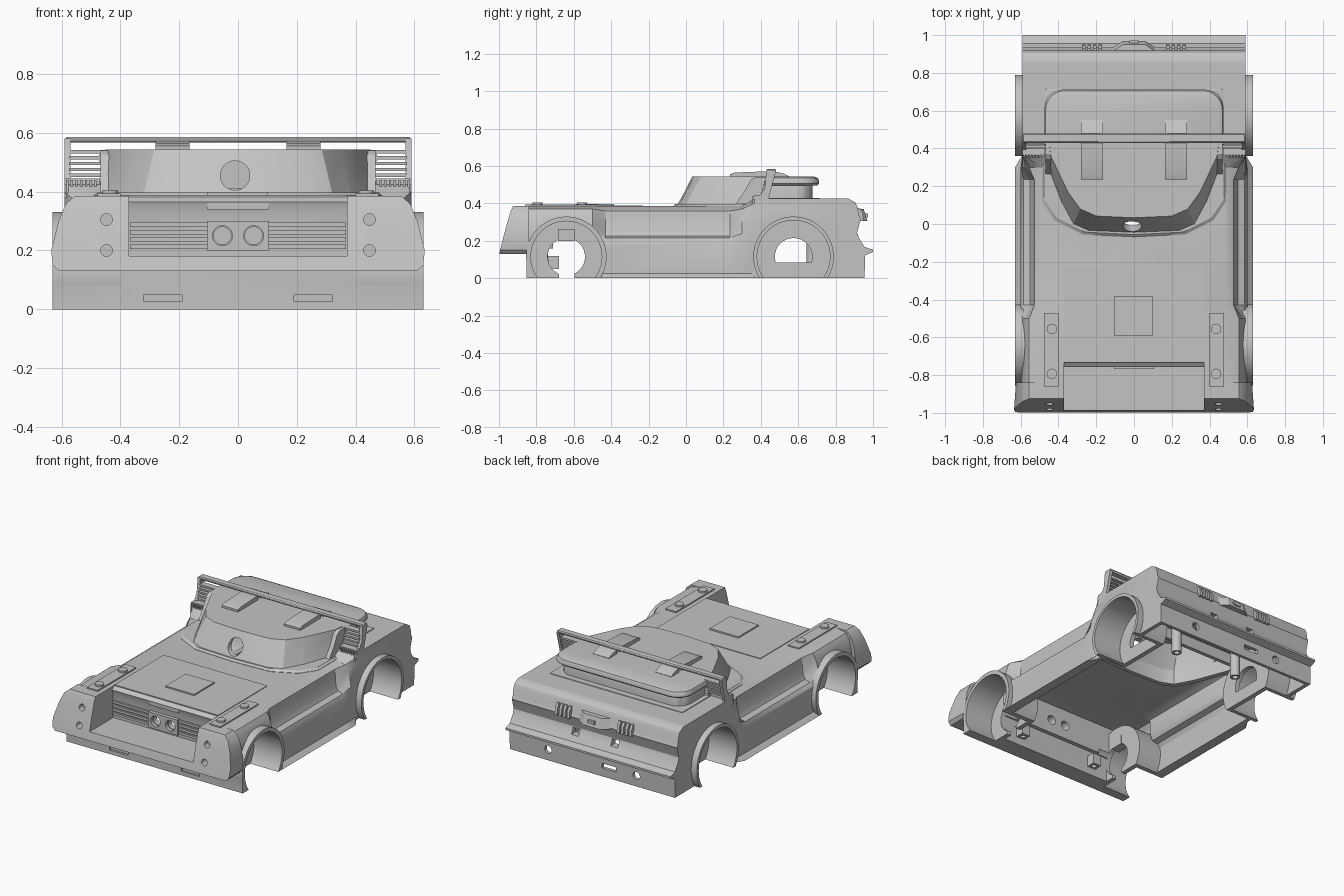
import bpy, bmesh, math
from mathutils import Matrix

if "Cube" in bpy.data.objects:
    bpy.data.objects.remove(bpy.data.objects["Cube"])

GREY = bpy.data.materials.new("body_grey")
GREY.diffuse_color = (0.55, 0.55, 0.55, 1)
GREY.use_nodes = True
GREY.node_tree.nodes["Principled BSDF"].inputs["Base Color"].default_value = GREY.diffuse_color


def finish(name, bm):
    bmesh.ops.recalc_face_normals(bm, faces=bm.faces)
    me = bpy.data.meshes.new(name)
    bm.to_mesh(me)
    bm.free()
    me.materials.append(GREY)
    ob = bpy.data.objects.new(name, me)
    bpy.context.collection.objects.link(ob)
    return ob


def loft(name, rings):
    """Closed solid through rings of 3D points."""
    bm = bmesh.new()
    vs = [[bm.verts.new(p) for p in r] for r in rings]
    n = len(rings[0])
    for a, b in zip(vs, vs[1:]):
        for i in range(n):
            j = (i + 1) % n
            bm.faces.new((a[i], a[j], b[j], b[i]))
    bm.faces.new(vs[0])
    bm.faces.new(vs[-1][::-1])
    return finish(name, bm)


def box(name, x0, x1, y0, y1, z0, z1, bevel=0, seg=2):
    ob = loft(name, [[(x0, y0, z), (x1, y0, z), (x1, y1, z), (x0, y1, z)] for z in (z0, z1)])
    if bevel:
        m = ob.modifiers.new("bevel", 'BEVEL')
        m.width, m.segments = bevel, seg
    return ob


def cyl(name, axis, c, r, length, n=32):
    bm = bmesh.new()
    rot = {'x': Matrix.Rotation(math.pi / 2, 4, 'Y'), 'y': Matrix.Rotation(math.pi / 2, 4, 'X'),
           'z': Matrix()}[axis]
    bmesh.ops.create_cone(bm, cap_ends=True, segments=n, radius1=r, radius2=r, depth=length,
                          matrix=Matrix.Translation(c) @ rot)
    return finish(name, bm)


def side_extrude(name, prof, x0, x1):
    return loft(name, [[(x, y, z) for y, z in prof] for x in (x0, x1)])


def boolean(ob, other, op):
    m = ob.modifiers.new("bool", 'BOOLEAN')
    m.operation, m.object, m.solver = op, other, 'EXACT'
    bpy.context.view_layer.objects.active = ob
    bpy.ops.object.modifier_apply(modifier=m.name)
    bpy.data.objects.remove(other)


def cut(ob, other):
    boolean(ob, other, 'DIFFERENCE')


def add(ob, other):
    boolean(ob, other, 'UNION')


# Half cross-sections of the body, from sill to top edge
FULL = [(.63, 0), (.60, .025), (.60, .2), (.597, .24), (.59, .29), (.575, .34), (.555, .37), (.49, .385)]
DOOR = [(.63, 0), (.60, .025), (.60, .19), (.585, .215), (.55, .226), (.535, .255), (.528, .36), (.49, .385)]
REAR = [(.59, 0), (.59, .025), (.59, .2), (.59, .24), (.59, .30), (.59, .36), (.59, .40), (.59, .425)]


def body_loft(name, stations, inset=0):
    rings = []
    for y, sec in stations:
        h = [(min(x, .6) - inset, z - inset * .85) for x, z in sec] if inset else sec
        rings.append([(x, y, z) for x, z in h] + [(-x, y, z) for x, z in reversed(h)])
    return loft(name, rings)


# Main shell
body = body_loft("body_shell", [(-.85, FULL), (-.50, FULL), (-.43, DOOR), (.235, DOOR), (.30, FULL),
                                (.365, REAR), (.87, REAR)])
# Nose, leaning back
nose = [(.13, -.998, .61), (.15, -.994, .63), (.2, -.982, .635), (.3, -.955, .61), (.36, -.937, .585),
        (.385, -.925, .555)]
add(body, loft("nose", [[(-w, y, z), (w, y, z), (min(w, .625), -.84, z), (-min(w, .625), -.84, z)]
                        for z, y, w in nose]))
add(body, box("front_panel", -.63, .63, -.852, -.825, 0, .14))
# Tail with indented band and bumper ridge
add(body, side_extrude("tail", [(.85, 0), (.955, 0), (.957, .122), (1.0, .14), (1.0, .153), (.955, .167),
                                (.925, .215), (.915, .245), (.93, .30), (.935, .315), (.925, .335),
                                (.918, .38), (.905, .405), (.87, .425), (.85, .425)], -.59, .59))
# Hollow underside
cut(body, body_loft("cavity", [(-.71, FULL), (-.47, FULL), (-.44, DOOR), (.26, DOOR), (.34, FULL),
                               (.41, REAR), (.885, REAR)], .035))
cut(body, box("bottom_trim", -.565, .565, -.735, .935, -.1, .13))

# Cowl around the windscreen: top and bottom outlines
TOP = [(.45, .44), (.44, .36), (.35, .17), (.285, .08), (.2, .042), (0, .033)]
LOW = [(.475, .44), (.465, .33), (.385, .12), (.32, .0), (.24, -.035), (0, -.045)]
RIM = [(.49, .44), (.49, .33), (.488, .12), (.42, .02), (.27, -.055), (0, -.068)]


def cowl_ring(pts, z, k=0):
    h = [(max(x - k, 0), y + (k if y < .4 else -k)) for x, y in pts]
    return [(x, y, z) for x, y in h] + [(-x, y, z) for x, y in reversed(h[:-1])]


add(body, loft("cowl_rim", [cowl_ring(RIM, .37), cowl_ring(RIM, .387), cowl_ring(RIM, .397, .012)]))
add(body, loft("cowl", [cowl_ring(LOW, .37), cowl_ring(LOW, .395), cowl_ring(TOP, .543)]))
# Skirt hanging below the cowl
add(body, loft("cowl_skirt", [cowl_ring(LOW, z, .005) for z in (.30, .38)]))
cut(body, loft("cowl_cavity", [cowl_ring(LOW, .28, .03), cowl_ring(LOW, .395, .03),
                               cowl_ring(TOP, .525, .03)]))
cut(body, cyl("cowl_hole", 'y', (-.01, .0, .455), .05, .2))

# Hood notch in the nose, under a small hood lip
cut(body, side_extrude("notch", [(-1.1, .182), (-.745, .182), (-.745, .33), (-.757, .365), (-.73, .384),
                                 (-.73, .40), (-1.1, .40)], -.37, .37))

# Wheel wells with lipped arches and axle openings
for s in (-1, 1):
    for y, r in ((-.64, .19), (.575, .195)):
        c = (s * .515, y, .115)
        add(body, cyl("well", 'x', c, .215, .23, 48))
        cut(body, cyl("wheel_space", 'x', (s * .58, y, .115), r, .30, 48))
        if y < 0:
            cut(body, cyl("axle_hole", 'x', (s * .42, y, .115), .1, .2))
            cut(body, box("axle_slot", s * .42 - .1, s * .42 + .1, y - .04, y + .045, -.1, .2))
        else:
            hole = cyl("axle_hole", 'x', (s * .42, y, .115), .1, .2)
            cut(hole, box("hole_floor", -1, 1, 0, 1, -.1, .085))
            cut(body, hole)
cut(body, box("axle_gap", -.4, .4, -.737, -.68, .1, .16))
cut(body, box("ground_trim", -1, 1, -1.2, 1.2, -.3, 0))

# Holes in nose and tail panels
for s in (-1, 1):
    for z in (.2, .305):
        cut(body, cyl("nose_hole", 'y', (s * .447, -.99, z), .02, .14, 20))
    cut(body, cyl("tail_hole", 'y', (s * .315, .93, .07), .025, .2, 20))
    cut(body, box("tail_notch", s * .14 - .025, s * .14 + .025, .87, .97, .2, .24))
    a, b = sorted((s * .19, s * .322))
    cut(body, box("front_slot", a, b, -.9, -.84, .026, .049))
cut(body, box("tail_slot", -.17, -.07, .8, 1.1, .055, .085))
for x in (-.053, .053):
    cut(body, cyl("lamp_recess", 'y', (x, -.72, .25), .03, .14, 24))

# Grille, lamp block and hood panels
lamp = box("lamp_block", -.105, .105, -.768, -.74, .2, .3)
for x in (-.053, .053):
    cut(lamp, cyl("lamp_hole", 'y', (x, -.76, .25), .034, .08, 24))
box("hood_badge", -.103, .103, -.756, -.735, .34, .362)
box("hood_panel", -.37, .37, -.732, -.23, .38, .389)
box("hood_plate", -.105, .1, -.59, -.385, .385, .398)
for s in (-1, 1):
    for i in range(4):
        a, b = sorted((s * .105, s * .368))
        box("grille_bar", a, b, -.757, -.74, .205 + i * .025, .22 + i * .025)
    # Fender plates and bolts
    a, b = sorted((s * .40, s * .477))
    box("fender_plate", a, b, -.86, -.47, .38, .393)
    for y in (-.555, -.793):
        cyl("fender_bolt", 'z', (s * .435, y, .395), .027, .018, 24)
    # Mounting posts underneath and stops inside the front wells
    front = box("front_post", s * .28 - .03, s * .28 + .03, -.745, -.68, .05, .12)
    cut(front, cyl("post_hole", 'z', (s * .28, -.71, .05), .015, .08, 16))
    post = cyl("rear_post", 'z', (s * .23, .675, .225), .03, .37, 24)
    cut(post, cyl("post_hole", 'z', (s * .23, .675, .04), .017, .08, 16))
    box("well_stop", s * .425 - .03, s * .425 + .03, -.685, -.595, .2, .262)


# Rear lid on a narrower base
def rounded_slab(name, w, y0, y1, z0, z1, r, edge):
    h = [(w, y0)] + [(w - r + r * math.cos(t * math.pi / 12), y1 - r + r * math.sin(t * math.pi / 12))
                     for t in range(7)]
    rings = []
    for z, k in ((z0, edge * .4), (z0 + edge * .4, 0), (z1 - edge, 0), (z1 - edge * .3, edge * .3), (z1, edge)):
        p = [(x - k, y - (k if y > y0 else 0)) for x, y in h]
        rings.append([(x, y, z) for x, y in p] + [(-x, y, z) for x, y in reversed(p)])
    return loft(name, rings)


rounded_slab("lid_base", .445, .40, .675, .41, .505, .09, .005)
rounded_slab("lid_top", .475, .42, .712, .497, .543, .1, .025)
rounded_slab("lid_foot", .475, .40, .714, .41, .430, .01, .002)

# Roll bar with side louvers and hinges
box("roll_bar", -.59, .59, .43, .48, .567, .585, .006, 1)
for s in (-1, 1):
    a, b = sorted((s * .57, s * .59))
    side_extrude("bar_leg", [(.35, .38), (.43, .38), (.48, .57), (.47, .58), (.43, .58), (.42, .48)], a, b)
    # Screen pillars rising to the bar
    a, b = sorted((s * .40, s * .468))
    side_extrude("pillar", [(.26, .39), (.31, .46), (.345, .525), (.37, .54), (.43, .54), (.43, .39)], a, b)
    a, b = sorted((s * .44, s * .575))
    for i in range(5):
        y = .40 + i * .006
        box("louver", a, b, y, y + .04, .45 + i * .02, .461 + i * .02)
    a, b = sorted((s * .47, s * .59))
    box("rib_block", a, b, .365, .42, .38, .445)
    for i in range(7):
        x = s * (.485 + i * .016)
        box("rib", x - .004, x + .004, .352, .37, .385, .44)
    # Hinges over cowl and lid
    a, b = sorted((s * .165, s * .28))
    side_extrude("hinge_front", [(.235, .53), (.235, .556), (.26, .565), (.44, .572), (.44, .53)], a, b)
    side_extrude("hinge_rear", [(.47, .53), (.47, .572), (.52, .56), (.55, .545), (.55, .53)], a, b)
    # Tail vents
    for i in range(4):
        x = s * (.178 + i * .029)
        side_extrude("tail_vent", [(.91, .305), (.95, .305), (.945, .35), (.93, .375), (.91, .375)],
                     x - .009, x + .009)
# Tail badge, tapered at both ends
loft("tail_badge", [[(-w, y, .305), (w, y, .305), (w, y - .02, .37), (-w, y - .02, .37)]
                    for y, w in ((.935, .11), (.97, .06))])
box("badge_plate", -.025, .025, .955, .972, .325, .345)

# Smooth shading with sharp edges kept
bpy.ops.object.select_all(action='DESELECT')
for ob in bpy.context.scene.objects:
    ob.select_set(True)
bpy.context.view_layer.objects.active = body
bpy.ops.object.shade_smooth_by_angle(angle=math.radians(30))
